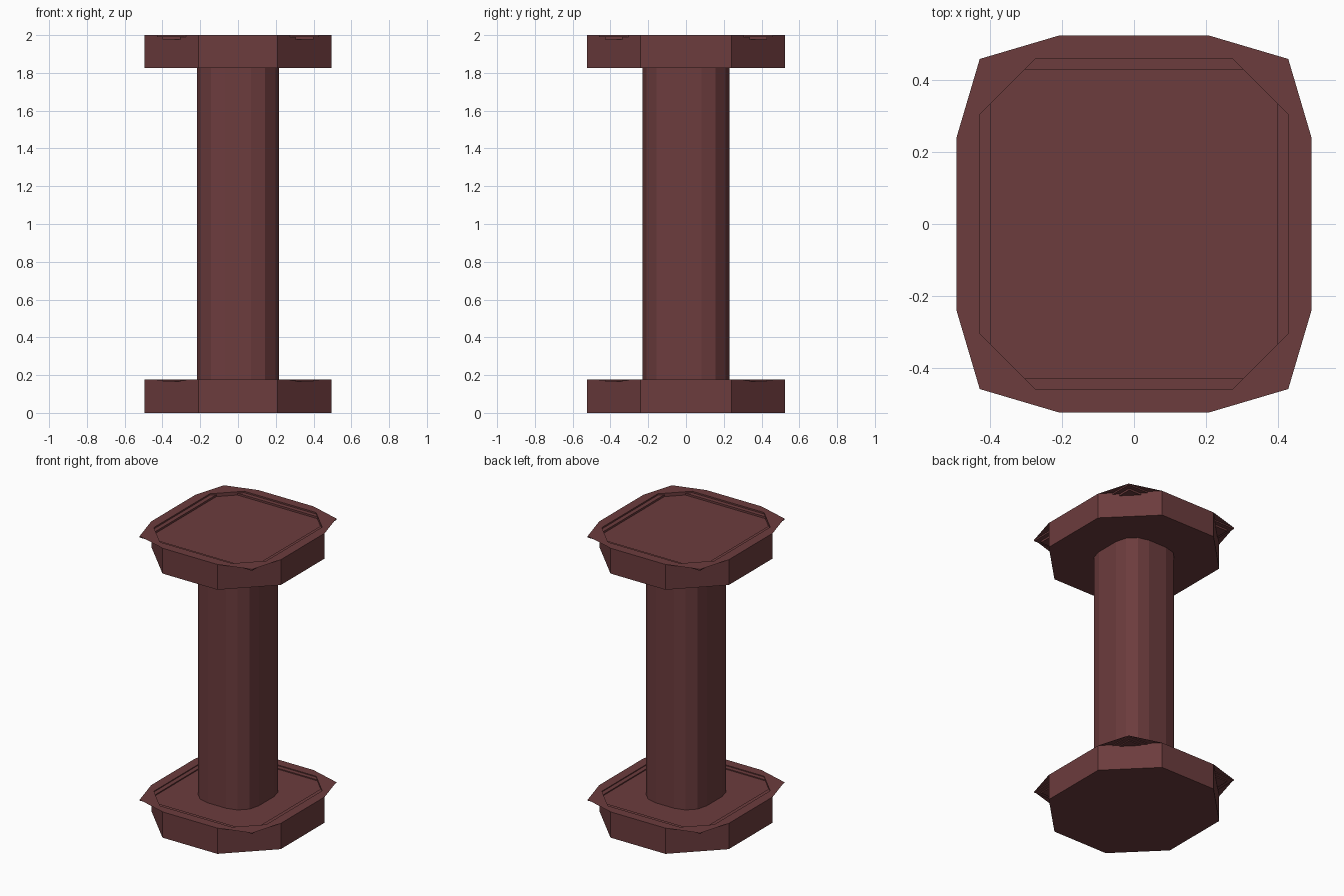
import bpy, bmesh, math

if "Cube" in bpy.data.objects:
    bpy.data.objects.remove(bpy.data.objects["Cube"])

mat = bpy.data.materials.new("dark_red")
mat.diffuse_color = (0.15, 0.045, 0.047, 1)
mat.use_nodes = True
mat.node_tree.nodes["Principled BSDF"].inputs["Base Color"].default_value = mat.diffuse_color


def finish(bm, name):
    me = bpy.data.meshes.new(name)
    bm.to_mesh(me)
    bm.free()
    me.materials.append(mat)
    ob = bpy.data.objects.new(name, me)
    bpy.context.collection.objects.link(ob)
    return ob


def ring(bm, pts, z):
    return [bm.verts.new((x, y, z)) for x, y in pts]


def walls(bm, a, b):
    n = len(a)
    for i in range(n):
        j = (i + 1) % n
        bm.faces.new((a[i], a[j], b[j], b[i]))


def rect(x, y):
    return [(x, y), (-x, y), (-x, -y), (x, -y)]


OCTAGON = [(0.495, 0.24), (0.21, 0.525), (-0.21, 0.525), (-0.495, 0.24),
           (-0.495, -0.24), (-0.21, -0.525), (0.21, -0.525), (0.495, -0.24)]


# Octagonal plate with a shallow stepped tray whose corners poke out past the chamfers
def plate(name, z0, z1, ledge, floor):
    bm = bmesh.new()
    low, top = ring(bm, OCTAGON, z0), ring(bm, OCTAGON, z1)
    bm.faces.new(low[::-1])
    walls(bm, low, top)
    rim = ring(bm, rect(0.43, 0.46), z1)
    for k in range(4):
        a, b, c = top[2 * k], top[2 * k + 1], top[(2 * k + 2) % 8]
        bm.faces.new((a, rim[k], b)[::-1])                 # pointed corner
        bm.faces.new((b, c, rim[(k + 1) % 4], rim[k]))     # straight rim
    prev = rim
    for x, y, z in ((0.43, 0.46, ledge), (0.40, 0.43, ledge), (0.40, 0.43, floor)):
        nxt = ring(bm, rect(x, y), z)
        walls(bm, prev, nxt)
        prev = nxt
    bm.faces.new(prev)
    return finish(bm, name)


plate("base_plate", 0.0, 0.178, 0.172, 0.165)
plate("top_plate", 1.825, 2.0, 1.99, 1.977)

# Shaft: rounded rectangle, three facets per corner
r, hx, hy = 0.147, 0.217, 0.23
profile = []
for q, (sx, sy) in enumerate(((1, 1), (-1, 1), (-1, -1), (1, -1))):
    for k in range(4):
        t = math.radians(90 * q + 30 * k)
        profile.append((sx * (hx - r) + r * math.cos(t), sy * (hy - r) + r * math.sin(t)))
bm = bmesh.new()
lo, hi = ring(bm, profile, 0.165), ring(bm, profile, 1.825)
walls(bm, lo, hi)
finish(bm, "shaft")
